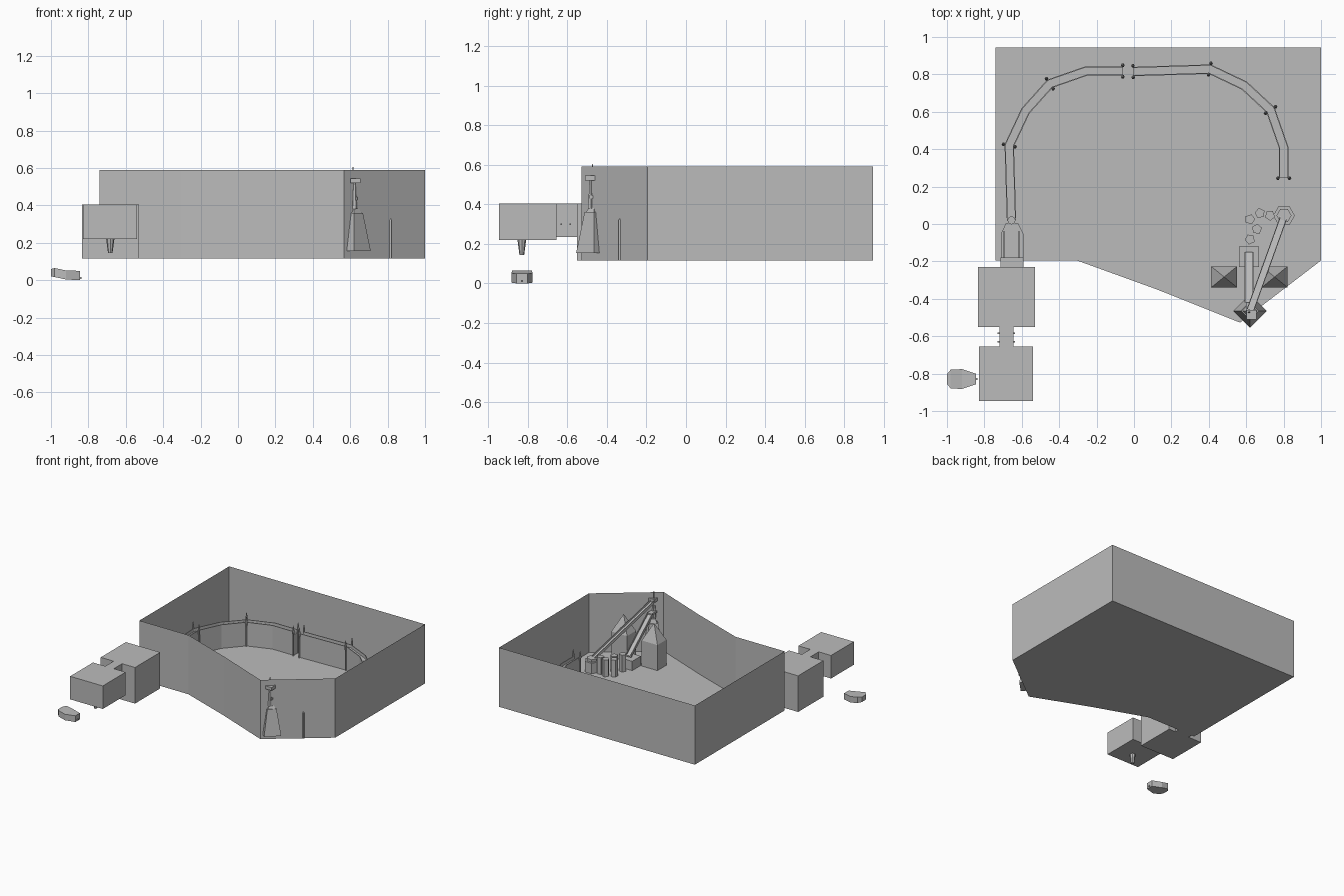
import bpy, bmesh, math
from mathutils import Vector

cube = bpy.data.objects.get("Cube")
if cube:
    bpy.data.objects.remove(cube, do_unlink=True)

grey = bpy.data.materials.new("plain_grey")
grey.use_nodes = True
grey.diffuse_color = (0.5, 0.5, 0.5, 1)
grey.node_tree.nodes["Principled BSDF"].inputs["Base Color"].default_value = (0.5, 0.5, 0.5, 1)

FLOOR = 0.115


def loft(name, rings, bottom=True, top=True, fix=True):
    """Skin a row of equal closed rings and cap the ends."""
    bm = bmesh.new()
    rows = [[bm.verts.new(p) for p in ring] for ring in rings]
    for a, b in zip(rows, rows[1:]):
        for i in range(len(a)):
            j = (i + 1) % len(a)
            bm.faces.new((a[i], a[j], b[j], b[i]))
    if bottom:
        bm.faces.new(rows[0][::-1])
    if top:
        bm.faces.new(rows[-1])
    if fix:
        bmesh.ops.recalc_face_normals(bm, faces=bm.faces)
    mesh = bpy.data.meshes.new(name)
    bm.to_mesh(mesh)
    bm.free()
    mesh.materials.append(grey)
    obj = bpy.data.objects.new(name, mesh)
    bpy.context.collection.objects.link(obj)
    return obj


def prism(name, outline, z0, z1, **kw):
    return loft(name, [[(x, y, z) for x, y in outline] for z in (z0, z1)], **kw)


def box(name, x0, x1, y0, y1, z0, z1):
    return prism(name, [(x0, y0), (x1, y0), (x1, y1), (x0, y1)], z0, z1)


def turned(name, x, y, sides, profile, turn=0.0):
    """Stack of regular polygons given as (radius, height)."""
    angles = [turn + math.tau * i / sides for i in range(sides)]
    return loft(name, [[(x + r * math.cos(a), y + r * math.sin(a), z) for a in angles]
                       for r, z in profile])


def side_vectors(path):
    """Mitred sideways vector at each path point."""
    pts = [Vector(p) for p in path]
    dirs = [(b - a).to_2d().normalized() for a, b in zip(pts, pts[1:])]
    out = []
    for i in range(len(pts)):
        a, b = dirs[max(i - 1, 0)], dirs[min(i, len(dirs) - 1)]
        mid = (a + b).normalized()
        out.append(Vector((-mid.y, mid.x, 0)) / mid.dot(a))
    return out


def sweep(name, path, section):
    """Sweep a (sideways, up) section along a path."""
    return loft(name, [[Vector(p) + n * s + Vector((0, 0, h)) for s, h in section]
                       for p, n in zip(path, side_vectors(path))])


def trough(half, wall, lip, depth):
    return [(-half, -depth), (half, -depth), (half, 0), (half - wall, 0),
            (half - wall, -lip), (wall - half, -lip), (wall - half, 0), (-half, 0)]


# Open-topped yard: floor and thin outer walls
yard = [(-0.74, 0.945), (-0.74, -0.195), (-0.305, -0.195), (0.123, -0.35),
        (0.567, -0.527), (1, -0.195), (1, 0.945)]
prism("yard_shell", yard, FLOOR, 0.59, top=False, fix=False)

# Two outer blocks with a link and its pins
box("large_block", -0.835, -0.53, -0.55, -0.23, FLOOR, 0.405)
box("small_block", -0.83, -0.54, -0.945, -0.655, 0.22, 0.405)
box("block_link", -0.72, -0.645, -0.655, -0.55, 0.235, 0.405)
for y in (-0.63, -0.585):
    box("link_pin", -0.73, -0.635, y - 0.004, y + 0.004, 0.296, 0.304)
turned("hanging_peg", -0.683, -0.83, 8, [(0.012, 0.145), (0.022, 0.22)])

# Small tub on the ground
tub = [(-1, 0.026, 0.02, 0.06), (-0.98, 0.05, 0.017, 0.065),
       (-0.92, 0.053, 0.004, 0.052), (-0.845, 0.028, 0, 0.05)]
loft("ground_tub", [[(x, -0.829 - w, a), (x, -0.829 + w, a),
                     (x, -0.829 + w, b), (x, -0.829 - w, b)] for x, w, a, b in tub])
box("tub_pin", -0.845, -0.837, -0.834, -0.824, 0.007, 0.017)

# Two curved channel walls with paired posts
left_path = [(-0.06, 0.818), (-0.255, 0.818), (-0.45, 0.75), (-0.58, 0.605),
             (-0.667, 0.42), (-0.655, 0.02)]
right_path = [(-0.005, 0.815), (0.405, 0.828), (0.59, 0.74), (0.73, 0.61),
              (0.80, 0.41), (0.80, 0.245)]
for name, path, posts in (("left_channel", left_path, (0, 2, 4)),
                          ("right_channel", right_path, (0, 1, 3, 5))):
    path = [(x, y, 0.305) for x, y in path]
    sweep(name, path, trough(0.025, 0.006, 0.025, 0.305 - FLOOR))
    normals = side_vectors(path)
    for i in posts:
        for s in (-0.031, 0.031):
            p = Vector(path[i]) + normals[i] * s
            turned(name + "_post", p.x, p.y, 6,
                   [(0.006, FLOOR), (0.006, 0.27), (0.01, 0.31), (0.002, 0.355)])

# Flared spout house between the large block and the left channel
spout = [(-0.71, -0.22), (-0.592, -0.22), (-0.592, -0.05), (-0.62, 0.005),
         (-0.685, 0.005), (-0.71, -0.05)]
prism("spout_house", spout, FLOOR, 0.29)
for x in (-0.695, -0.615):
    box("spout_rail", x - 0.006, x + 0.006, -0.2, -0.04, 0.29, 0.315)
box("spout_gate", -0.715, -0.59, -0.23, -0.18, FLOOR, 0.325)
turned("spout_cap", -0.655, 0.02, 8, [(0.022, 0.27), (0.022, 0.32)])

# Twin towers with pyramid roofs
for name, x in (("left_tower", 0.752), ("right_tower", 0.482)):
    box(name, x - 0.07, x + 0.07, -0.34, -0.226, FLOOR, 0.32)
    loft(name + "_roof", [[(x + sx * 0.07 * k, -0.283 + sy * 0.057 * k, z)
                           for sx, sy in ((-1, -1), (1, -1), (1, 1), (-1, 1))]
                          for k, z in ((1, 0.32), (0.01, 0.455))])

# Receiving basin and steep chute between the towers
box("basin", 0.562, 0.668, -0.23, -0.12, FLOOR, 0.19)
sweep("steep_chute", [(0.615, -0.42, 0.45), (0.615, -0.15, 0.225)],
      trough(0.024, 0.006, 0.015, 0.025))

# Tapered corner tower, mast and lookout
turned("corner_tower", 0.62, -0.465, 4, [(0.09, 0.155), (0.048, 0.36)])
turned("corner_tower_cap", 0.62, -0.465, 4, [(0.04, 0.36), (0.022, 0.39)])
turned("mast", 0.622, -0.48, 6, [(0.018, 0.38), (0.009, 0.52)])
box("mast_bracket", 0.6, 0.64, -0.49, -0.42, 0.43, 0.445)
box("lookout", 0.602, 0.655, -0.51, -0.46, 0.52, 0.545)
turned("spike", 0.615, -0.472, 6, [(0.006, 0.54), (0.002, 0.605)])

# Long slide down to a six-sided landing
sweep("long_slide", [(0.622, -0.46, 0.535), (0.8, 0.035, 0.225)],
      trough(0.02, 0.005, 0.014, 0.024))
turned("slide_landing", 0.802, 0.045, 6, [(0.058, FLOOR), (0.058, 0.2)])
turned("landing_rim", 0.802, 0.045, 6, [(0.04, 0.2), (0.04, 0.22)])

# Five-sided stepping stones
for i, (x, y) in enumerate([(0.62, 0.025), (0.673, 0.058), (0.727, 0.045),
                            (0.657, -0.027), (0.62, -0.082)]):
    turned("stepping_stone", x, y, 5, [(0.028, FLOOR), (0.028, 0.25)], turn=0.5 * i)
